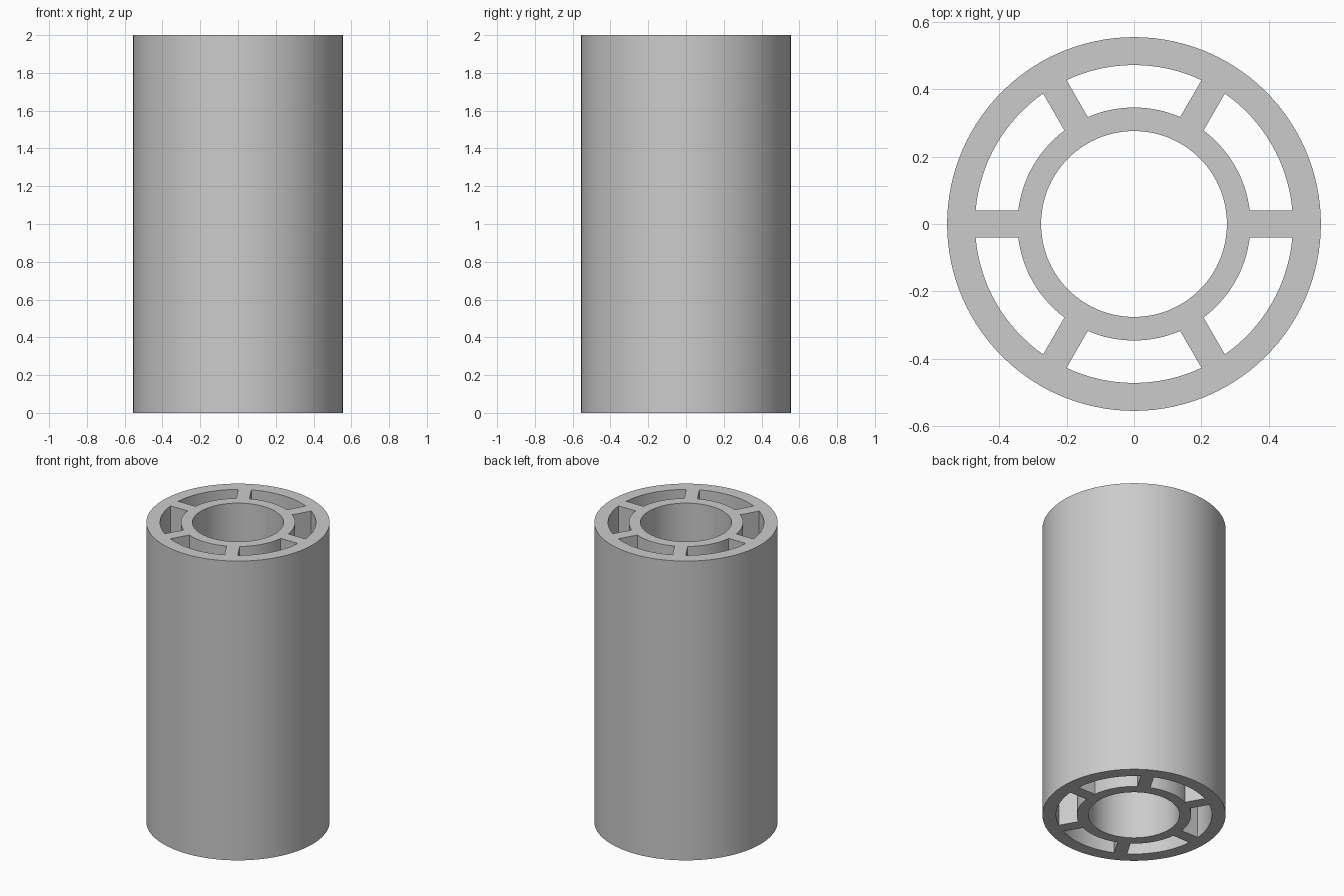
import bpy, bmesh, math

if "Cube" in bpy.data.objects:
    bpy.data.objects.remove(bpy.data.objects["Cube"])

HEIGHT = 2.0
R_OUT, R_SLOT_OUT, R_SLOT_IN, R_HOLE = 0.555, 0.472, 0.346, 0.276
SPOKES, HALF_SPOKE = 6, 0.04
SPOKE_SEG, SLOT_SEG = 4, 16
SECTOR = SPOKE_SEG + SLOT_SEG


def ring_angles(radius):
    """Angles around one circle, matched to parallel-sided spokes."""
    pitch = math.tau / SPOKES
    half = math.asin(HALF_SPOKE / radius)
    angles = []
    for s in range(SPOKES):
        angles += [s * pitch - half + 2 * half * i / SPOKE_SEG
                   for i in range(SPOKE_SEG)]
        angles += [s * pitch + half + (pitch - 2 * half) * i / SLOT_SEG
                   for i in range(SLOT_SEG)]
    return angles


# Cross-section: inner ring, six spokes, outer ring
bm = bmesh.new()
rings = []
for r, ref in ((R_HOLE, R_SLOT_IN), (R_SLOT_IN, R_SLOT_IN),
               (R_SLOT_OUT, R_SLOT_OUT), (R_OUT, R_SLOT_OUT)):
    rings.append([bm.verts.new((r * math.cos(a), r * math.sin(a), 0))
                  for a in ring_angles(ref)])

count = SPOKES * SECTOR
for band in range(3):
    inner, outer = rings[band], rings[band + 1]
    for i in range(count):
        if band == 1 and i % SECTOR >= SPOKE_SEG:
            continue  # open slot between spokes
        j = (i + 1) % count
        bm.faces.new((inner[i], outer[i], outer[j], inner[j]))

# Extrude the section to full height
ext = bmesh.ops.extrude_face_region(bm, geom=bm.faces[:], use_keep_orig=True)
top = [g for g in ext["geom"] if isinstance(g, bmesh.types.BMVert)]
bmesh.ops.translate(bm, verts=top, vec=(0, 0, HEIGHT))
bmesh.ops.recalc_face_normals(bm, faces=bm.faces[:])

mesh = bpy.data.meshes.new("spoked_tube")
bm.to_mesh(mesh)
bm.free()
tube = bpy.data.objects.new("spoked_tube", mesh)
bpy.context.collection.objects.link(tube)

# Plain grey
grey = bpy.data.materials.new("light grey")
grey.diffuse_color = (0.6, 0.6, 0.6, 1)
grey.use_nodes = True
grey.node_tree.nodes["Principled BSDF"].inputs["Base Color"].default_value = grey.diffuse_color
mesh.materials.append(grey)

bpy.context.view_layer.objects.active = tube
tube.select_set(True)
bpy.ops.object.shade_smooth_by_angle(angle=math.radians(30))
